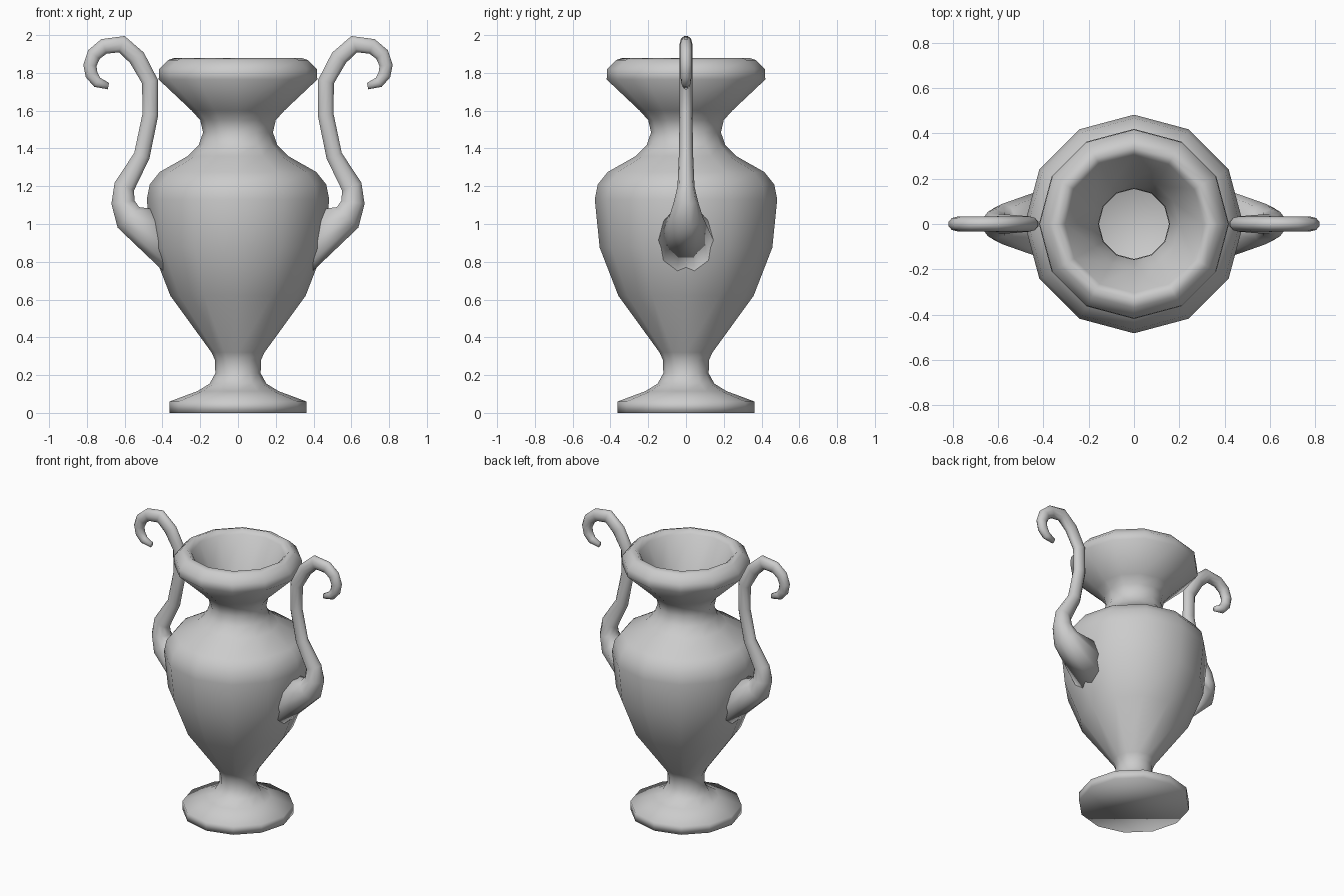
import bpy, bmesh, math
from mathutils import Vector

if "Cube" in bpy.data.objects:
    bpy.data.objects.remove(bpy.data.objects["Cube"])

stone = bpy.data.materials.new("grey stone")
stone.use_nodes = True
GREY = (0.6, 0.6, 0.6, 1)
stone.diffuse_color = GREY
stone.node_tree.nodes["Principled BSDF"].inputs["Base Color"].default_value = GREY


def loft(name, rings):
    """Skin a list of equal rings of points and cap both ends."""
    bm = bmesh.new()
    loops = [[bm.verts.new(p) for p in ring] for ring in rings]
    n = len(loops[0])
    for a, b in zip(loops, loops[1:]):
        for i in range(n):
            j = (i + 1) % n
            bm.faces.new((a[i], a[j], b[j], b[i]))
    bm.faces.new(loops[0][::-1])
    bm.faces.new(loops[-1])
    bmesh.ops.recalc_face_normals(bm, faces=bm.faces)
    for f in bm.faces:
        f.smooth = True
    mesh = bpy.data.meshes.new(name)
    bm.to_mesh(mesh)
    bm.free()
    mesh.materials.append(stone)
    obj = bpy.data.objects.new(name, mesh)
    bpy.context.collection.objects.link(obj)
    return obj


def circle(n):
    return [(math.cos(math.tau * i / n), math.sin(math.tau * i / n)) for i in range(n)]


# Vase: foot, stem, belly, neck and lip, then down the hollow inside (radius, height)
profile = [
    (0.363, 0), (0.363, 0.06), (0.215, 0.115), (0.15, 0.155), (0.12, 0.21),
    (0.122, 0.28), (0.14, 0.32), (0.358, 0.62), (0.457, 0.875), (0.483, 1.13),
    (0.467, 1.21), (0.415, 1.275), (0.265, 1.36), (0.207, 1.42), (0.185, 1.485),
    (0.2, 1.55), (0.245, 1.6), (0.42, 1.765), (0.417, 1.82), (0.37, 1.868),
    (0.335, 1.88), (0.305, 1.85), (0.2, 1.64), (0.158, 1.55), (0.155, 1.46),
    (0.24, 1.34), (0.42, 1.2), (0.42, 0.9), (0.31, 0.64),
]
loft("vase_body", [[(r * c, r * s, z) for c, s in circle(12)] for r, z in profile])

# Handle path: x, z, half thickness in the plane of the curl, half width across it
path = [
    (0.686, 1.73, 0.018, 0.018), (0.745, 1.75, 0.03, 0.026), (0.775, 1.79, 0.035, 0.03),
    (0.784, 1.84, 0.037, 0.032), (0.763, 1.897, 0.04, 0.033), (0.71, 1.94, 0.043, 0.033),
    (0.615, 1.952, 0.048, 0.034), (0.535, 1.88, 0.048, 0.034), (0.466, 1.754, 0.045, 0.034),
    (0.464, 1.58, 0.044, 0.034), (0.509, 1.362, 0.045, 0.038), (0.602, 1.198, 0.058, 0.045),
    (0.609, 1.115, 0.065, 0.065), (0.58, 1.035, 0.083, 0.09), (0.415, 0.91, 0.18, 0.148),
]
ends = [Vector((0.64, 1.73))] + [Vector(p[:2]) for p in path] + [Vector((0.26, 1.09))]


def handle(name, side):
    rings = []
    for k, (x, z, thick, wide) in enumerate(path):
        t = (ends[k + 2] - ends[k]).normalized()
        rings.append([(side * (x - t.y * thick * s), wide * c, z + t.x * thick * s)
                      for c, s in circle(10)])
    return loft(name, rings)


for label, side in (("left", 1), ("right", -1)):
    handle(label + "_handle", side)
